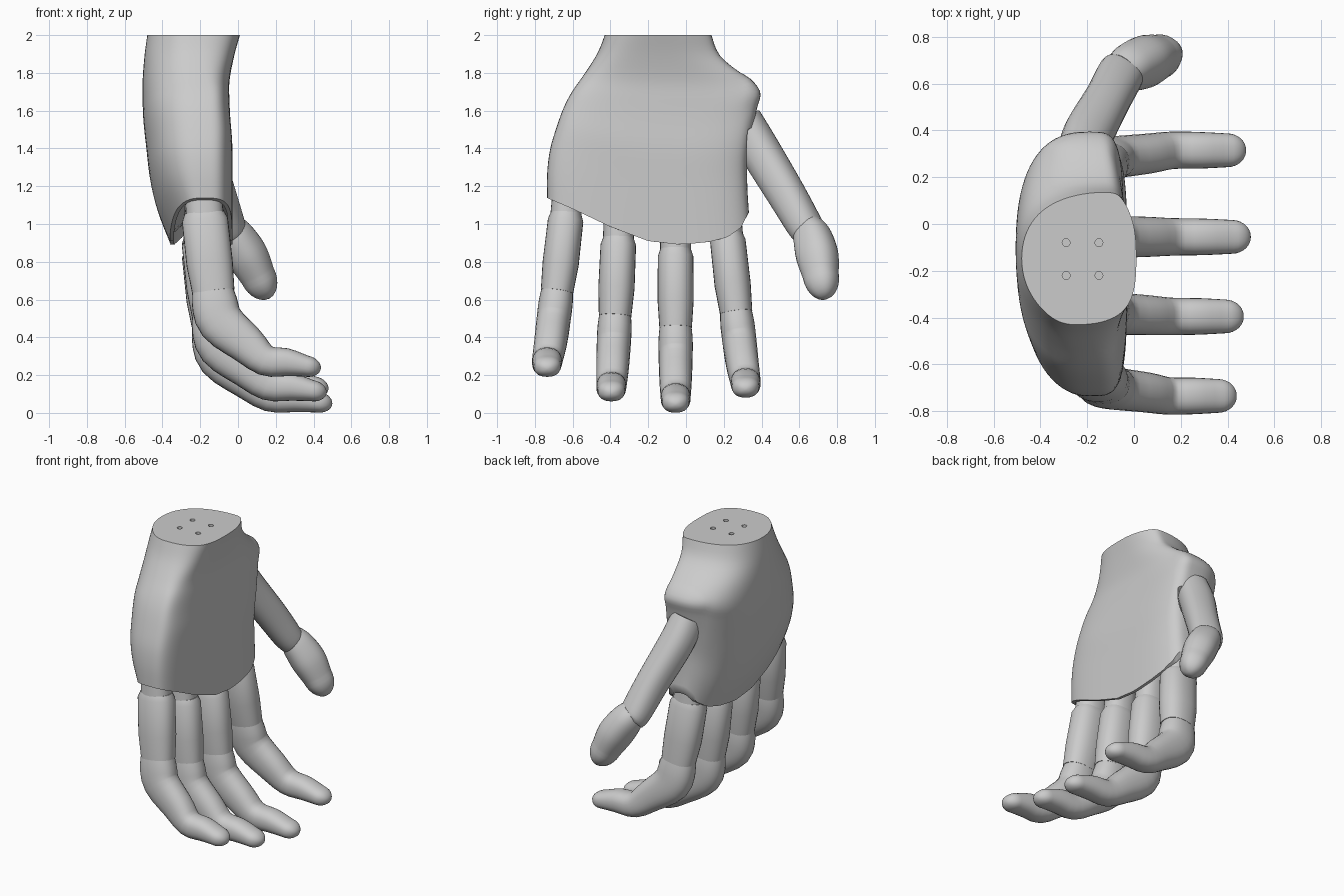
import bpy, bmesh
from math import sin, cos, pi, copysign
from mathutils import Vector

if "Cube" in bpy.data.objects:
    bpy.data.objects.remove(bpy.data.objects["Cube"])


def spow(v, e):
    return copysign(abs(v) ** e, v)


def lerp_table(table, v):
    for (a, fa), (b, fb) in zip(table, table[1:]):
        if v <= b:
            t = max(0, (v - a) / (b - a))
            return fa + (fb - fa) * t
    return table[-1][1]


def densify(rows, n):
    # Catmull-Rom through rows of numbers
    out = []
    for i in range(len(rows) - 1):
        p = [rows[max(i - 1, 0)], rows[i], rows[i + 1], rows[min(i + 2, len(rows) - 1)]]
        for k in range(n):
            t = k / n
            out.append([0.5 * (2 * b + (c - a) * t + (2 * a - 5 * b + 4 * c - d) * t * t
                               + (3 * b - a - 3 * c + d) * t ** 3) for a, b, c, d in zip(*p)])
    out.append(list(rows[-1]))
    return out


def loft(name, rings):
    bm = bmesh.new()
    loops = [[bm.verts.new(p) for p in r] for r in rings]
    n = len(loops[0])
    for a, b in zip(loops, loops[1:]):
        for i in range(n):
            bm.faces.new((a[i], a[(i + 1) % n], b[(i + 1) % n], b[i]))
    bm.faces.new(loops[0])
    bm.faces.new(loops[-1])
    bmesh.ops.recalc_face_normals(bm, faces=bm.faces)
    me = bpy.data.meshes.new(name)
    bm.to_mesh(me)
    bm.free()
    ob = bpy.data.objects.new(name, me)
    bpy.context.collection.objects.link(ob)
    return ob


def smooth(ob, angle=40):
    bpy.ops.object.select_all(action='DESELECT')
    ob.select_set(True)
    bpy.context.view_layer.objects.active = ob
    bpy.ops.object.shade_smooth_by_angle(angle=angle * pi / 180)


def tube(name, stations, side=(0, 1, 0), tip=0.0, n=28, power=2.3, steps=5):
    # stations: x, y, z, half width along side, half thickness
    rows = densify(stations, steps)
    pts = [Vector(r[:3]) for r in rows]
    rings = []

    def ring(c, tan, w, t):
        s = Vector(side)
        s = (s - tan * s.dot(tan)).normalized()
        u = tan.cross(s)
        e = 2 / power
        rings.append([c + s * w * spow(cos(2 * pi * i / n), e) + u * t * spow(sin(2 * pi * i / n), e)
                      for i in range(n)])

    for i, r in enumerate(rows):
        tan = (pts[min(i + 1, len(pts) - 1)] - pts[max(i - 1, 0)]).normalized()
        ring(pts[i], tan, r[3], r[4])
    if tip:
        for k in range(1, 8):
            a = k / 7.4 * pi / 2
            ring(pts[-1] + tan * tip * sin(a), tan, r[3] * cos(a), r[4] * cos(a))
    return loft(name, rings)


# Palm and back of the hand: f, ymin, ymax, xmin, xmax
bottom = [(-.74, 1.14), (-.6, 1.08), (-.4, .985), (-.2, .91), (-.03, .89),
          (.12, .905), (.22, .93), (.29, .98), (.33, 1.06), (.39, 1.07)]
palm_rows = densify([
    (0, -.43, .135, -.48, .01), (.1, -.47, .18, -.495, -.02), (.22, -.54, .315, -.505, -.045),
    (.32, -.60, .392, -.505, -.045), (.42, -.645, .375, -.5, -.04), (.55, -.685, .35, -.485, -.03),
    (.7, -.72, .325, -.465, -.03), (.85, -.735, .325, -.425, -.03), (1, -.735, .333, -.36, -.03)], 4)
palm_rows += [[1, -.71, .31, -.34, -.05], [.94, -.71, .31, -.34, -.05]]  # hollow underside
rings = []
N = 80
for f, y0, y1, x0, x1 in palm_rows:
    cx, cy, hy = -.19, (y0 + y1) / 2, (y1 - y0) / 2
    skew = .06 * max(0, 1 - f / .3)  # wrist is turned a little
    k = min(1, f / .35)              # palm is squarer than the wrist
    ring = []
    for i in range(N):
        c, s = cos(2 * pi * i / N), sin(2 * pi * i / N)
        e = 2 / (2.7 + 1.3 * k) if c > 0 else 2 / (2.1 + .45 * k)
        x = cx + ((x1 - cx) if c > 0 else (cx - x0)) * spow(c, e)
        x += skew * spow(s, 3) * (1 - abs(c))
        y = cy + hy * spow(s, e)
        ring.append((x, y, 2 - f * (2 - lerp_table(bottom, y))))
    rings.append(ring)
palm = loft("palm", rings)

# Thumb socket and wrist bolt holes
cutters = [tube("thumb_socket_cutter", [(-.2, .34, 1.50, .115, .115), (-.18, .53, 1.16, .12, .12)],
                side=(1, 0, 0))]
for x in (-.29, -.15):
    for y in (-.22, -.08):
        cutters.append(tube("bolt_hole_cutter", [(x, y, 2.05, .017, .017), (x, y, 1.9, .017, .017)],
                            n=12, power=2))
bpy.context.view_layer.objects.active = palm
for c in cutters:
    c.hide_render = True
    m = palm.modifiers.new("cut", 'BOOLEAN')
    m.operation, m.solver, m.object = 'DIFFERENCE', 'EXACT', c
    bpy.ops.object.modifier_apply(modifier=m.name)
    bpy.data.objects.remove(c)
smooth(palm)

# Four fingers: root y, tip y, height offset, tip x
fingers = {"index": (.205, .315, .08, .48), "middle": (-.055, -.055, 0, .50),
           "ring": (-.352, -.395, .06, .47), "little": (-.62, -.735, .19, .44)}
knuckle = [(-.19, 1.06, .08, .095, 0), (-.175, .84, .082, .10, .15)]
shaft = [(-.178, .87, .08, .105, .13), (-.175, .83, .094, .122, .15),
         (-.15, .6, .096, .123, .38), (-.13, .45, .086, .112, .55)]
end = [(-.138, .50, .078, .10, .5), (-.125, .40, .09, .12, .60), (-.09, .29, .09, .122, .72),
       (.05, .175, .086, .103, .86), (.17, .088, .08, .082, 1),
       (.30, .078, .078, .074, 1), (.42, .058, .072, .056, 1)]
for name, (ya, yb, dz, xt) in fingers.items():
    for part, prof, tip in (("knuckle", knuckle, 0), ("shaft", shaft, 0), ("fingertip", end, .08)):
        st = [(x + (xt - .5) * max(0, x) / .42, ya + (yb - ya) * k, z + dz, w, t)
              for x, z, w, t, k in prof]
        smooth(tube(f"{name}_{part}", st, tip=tip, steps=1 if part != "fingertip" else 3))

# Thumb
smooth(tube("thumb_shaft", [(-.225, .30, 1.55, .10, .10), (-.195, .385, 1.40, .108, .105),
                            (-.115, .53, 1.16, .1, .10), (-.06, .635, .98, .1, .09),
                            (-.045, .66, .945, .085, .075)], side=(.9, -.4, 0)))
smooth(tube("thumb_tip", [(-.055, .645, .985, .085, .08), (-.015, .67, .93, .1, .1),
                          (.05, .695, .83, .105, .11), (.105, .714, .725, .09, .093)],
            side=(.9, -.4, 0), tip=.135))
